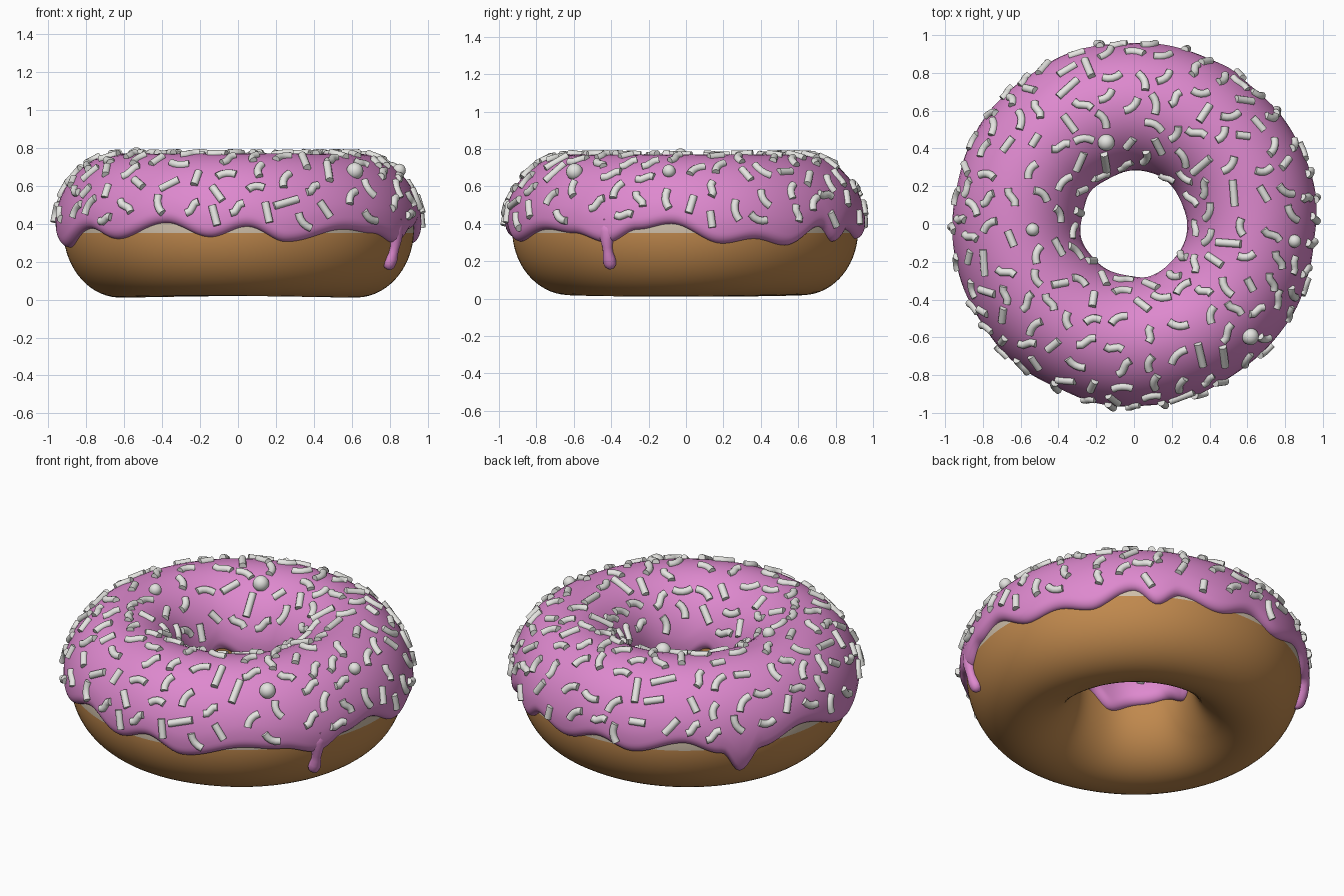
import bpy, bmesh, math, random
from mathutils import Vector

if "Cube" in bpy.data.objects:
    bpy.data.objects.remove(bpy.data.objects["Cube"])

random.seed(11)
R, A, B, ZC = 0.622, 0.303, 0.355, 0.37    # ring radius, section half sizes, section height
T = 0.045                                  # icing thickness
TAU = math.tau


def mat(name, col):
    m = bpy.data.materials.new(name)
    m.diffuse_color = (*col, 1)
    m.use_nodes = True
    m.node_tree.nodes["Principled BSDF"].inputs["Base Color"].default_value = m.diffuse_color
    return m


PINK = mat("pink_icing", (0.73, 0.25, 0.62))
BROWN = mat("fried_dough", (0.53, 0.25, 0.075))
PALE = mat("pale_dough", (0.62, 0.52, 0.40))
WHITE = mat("sprinkle_white", (0.78, 0.78, 0.75))


def section(az, th, off=0.0):
    """Point and normal on the dough surface, pushed out by off."""
    n = Vector((math.cos(th) / A, math.sin(th) / B)).normalized()
    a = A * (1 + 0.012 * math.sin(3 * az + 1) + 0.008 * math.sin(7 * az))
    b = B * (1 + 0.012 * math.sin(2 * az + 2) * max(0, -math.sin(th)))
    r = R + a * math.cos(th) + off * n.x
    z = ZC + b * math.sin(th) + off * n.y
    d = Vector((math.cos(az), math.sin(az), 0))
    return d * r + Vector((0, 0, z)), d * n.x + Vector((0, 0, n.y))


def finish(bm, name, mats, angle=None):
    bmesh.ops.recalc_face_normals(bm, faces=bm.faces)
    me = bpy.data.meshes.new(name)
    bm.to_mesh(me)
    bm.free()
    for m in mats:
        me.materials.append(m)
    ob = bpy.data.objects.new(name, me)
    bpy.context.collection.objects.link(ob)
    bpy.ops.object.select_all(action='DESELECT')
    ob.select_set(True)
    bpy.context.view_layer.objects.active = ob
    if angle:
        bpy.ops.object.shade_smooth_by_angle(angle=math.radians(angle))
    else:
        bpy.ops.object.shade_smooth()
    return ob


def bridge(bm, r0, r1, closed=True):
    n = len(r0)
    return [bm.faces.new((r0[j], r0[(j + 1) % n], r1[(j + 1) % n], r1[j]))
            for j in range(n if closed else n - 1)]


# Dough ring, with a pale band round the outside
NA, NT = 128, 64
TH0 = math.asin((0.352 - ZC) / B)
bm = bmesh.new()
rings = [[bm.verts.new(section(TAU * i / NA, TH0 + TAU * j / NT)[0]) for j in range(NT)]
         for i in range(NA)]
for i in range(NA):
    for j, f in enumerate(bridge(bm, rings[i], rings[(i + 1) % NA])):
        f.material_index = 1 if j < 3 else 0
finish(bm, "dough", [BROWN, PALE])

# Icing lower edge: (azimuth in degrees, height)
EDGE = [(-146, .375), (-133, .32), (-114, .405), (-99, .33), (-87, .385), (-74, .305),
        (-53, .37), (-40, .35), (-27, .30), (-16, .37), (-5, .40), (12, .295), (23, .32),
        (35, .285), (50, .385), (58, .305), (66, .37), (80, .32), (94, .38), (106, .33),
        (124, .40), (137, .33), (144, .20), (151, .33), (167, .40), (194, .275), (214, .375)]


def outer_edge(az):
    d = (math.degrees(az) + 146) % 360 - 146
    for (a0, z0), (a1, z1) in zip(EDGE, EDGE[1:]):
        if a0 <= d <= a1:
            t = (1 - math.cos(math.pi * (d - a0) / (a1 - a0))) / 2
            return math.asin((z0 + (z1 - z0) * t - ZC) / B)


def inner_edge(az):
    z = 0.36 + 0.03 * math.sin(5 * az + 2) + 0.015 * math.sin(8 * az)
    return math.pi - math.asin((z - ZC) / B)


# Icing shell with rounded rims
NI, RIM, W = 300, 7, 0.17
bm = bmesh.new()
rings = []
for i in range(NI):
    az = TAU * i / NI
    lo, hi = outer_edge(az), inner_edge(az)
    rim = [(W * (1 - math.cos(k / RIM * math.pi / 2)), T * math.sin(k / RIM * math.pi / 2) - 0.004)
           for k in range(RIM + 1)]
    prof = [(lo + u, t) for u, t in rim]
    prof += [(lo + W + (hi - lo - 2 * W) * k / 28, T) for k in range(1, 28)]
    prof += [(hi - u, t) for u, t in reversed(rim)]
    rings.append([bm.verts.new(section(az, th, t)[0]) for th, t in prof])
for i in range(NI):
    bridge(bm, rings[i], rings[(i + 1) % NI], False)
finish(bm, "icing", [PINK])

# Long thin drip: a tube down the side that ends in a bulb
bm = bmesh.new()
prev = None
for z, rad in [(.42, .06), (.36, .05), (.32, .036), (.28, .027), (.25, .027), (.225, .033),
               (.20, .036), (.183, .03), (.172, .018), (.168, .004)]:
    az = math.radians(-27)
    p, n = section(az, math.asin((z - ZC) / B), 0.012)
    side = Vector((-math.sin(az), math.cos(az), 0))
    ring = [bm.verts.new(p + side * rad * math.cos(TAU * k / 16) + n * min(rad, .033) * math.sin(TAU * k / 16))
            for k in range(16)]
    if prev:
        bridge(bm, prev, ring)
    else:
        bm.faces.new(ring)
    prev = ring
bm.faces.new(prev)
finish(bm, "icing_drip", [PINK])

# Sprinkle balls, placed by top-view position
bm = bmesh.new()
taken = []
for x, y, rad in [(.61, -.59, .045), (-.15, .44, .045), (-.54, -.03, .035), (.84, -.09, .035)]:
    c = max(-1, min(1, (math.hypot(x, y) - R) / (A + T)))
    p, n = section(math.atan2(y, x), math.acos(c), T + .01)
    taken.append(p)
    s = bmesh.ops.create_uvsphere(bm, u_segments=20, v_segments=12, radius=rad)
    bmesh.ops.translate(bm, verts=s["verts"], vec=p)
finish(bm, "sprinkle_balls", [WHITE])


# Sprinkle rods, straight or bent, scattered without touching
def rod(bm, p, along, n, length, bend, kind):
    side = n.cross(along)
    pts = []
    for k in range(5):
        t = k / 2 - 1
        off = bend * (1 - t * t) if kind < 2 else bend * math.sin(t * math.pi) * 0.7
        pts.append(p + along * (t * length / 2) + side * off)
    prev = None
    for k, c in enumerate(pts):
        d = (pts[min(k + 1, 4)] - pts[max(k - 1, 0)]).normalized()
        s = n.cross(d)
        ring = [bm.verts.new(c + (s * math.cos(TAU * j / 12) + n * math.sin(TAU * j / 12)) * 0.0205)
                for j in range(12)]
        if prev:
            bridge(bm, prev, ring)
        else:
            bm.faces.new(ring)
        prev = ring
    bm.faces.new(prev)


bm = bmesh.new()
count = 0
for _ in range(6000):
    az = random.uniform(0, TAU)
    th = random.uniform(0.12, 2.75)
    if random.random() > (R + A * math.cos(th)) / (R + A) or th < outer_edge(az) + 0.22:
        continue
    p, n = section(az, th, T + 0.002)
    if any((p - q).length < 0.112 for q in taken):
        continue
    taken.append(p)
    e = Vector((-math.sin(az), math.cos(az), 0))
    a = random.uniform(0, math.pi)
    along = e * math.cos(a) + n.cross(e) * math.sin(a)
    kind = random.choice((0, 1, 1, 2))
    length = random.choice((.075, .09, .10, .11, .14)) if kind == 0 else random.uniform(.085, .11)
    rod(bm, p, along, n, length, (0, .016, .012)[kind], kind)
    count += 1
    if count >= 230:
        break
finish(bm, "sprinkles", [WHITE], 40)
